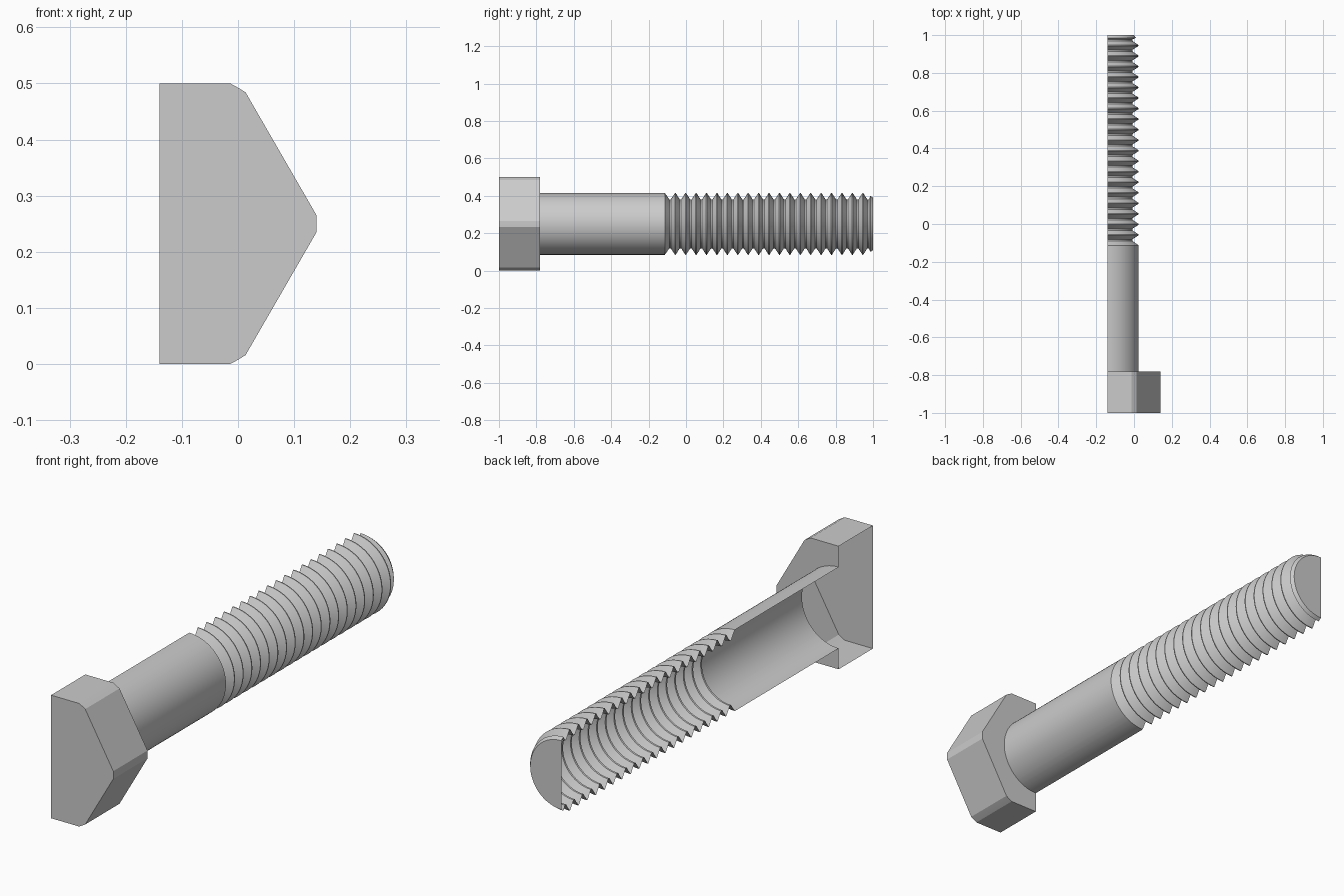
import bpy, bmesh, math

if "Cube" in bpy.data.objects:
    bpy.data.objects.remove(bpy.data.objects["Cube"])

AXIS_X, AXIS_Z = -0.14, 0.25      # bolt axis runs along y, in the section plane
FLAT, CORNER = 0.25, 0.28         # hexagon half width, rounded corner radius
SHANK_R, ROOT_R = 0.165, 0.131
HEAD_Y, THREAD_Y, PITCH, TURNS = -0.78, -0.113, 0.0557, 19

steel = bpy.data.materials.new("steel_grey")
steel.diffuse_color = (0.6, 0.6, 0.6, 1)
steel.use_nodes = True
steel.node_tree.nodes["Principled BSDF"].inputs["Base Color"].default_value = steel.diffuse_color

# half-turn of angles, with extra ones where the hexagon flats meet the corners
edge = math.degrees(math.radians(30) - math.acos(FLAT / CORNER))
angles = set(range(-90, 91, 5))
for c in (-60, 0, 60):
    angles |= {c - edge, c + edge}
ANGLES = [math.radians(a) for a in sorted(angles)]


def hexagon(a):
    """Radius of the rounded hexagon at angle a."""
    off = (a % math.radians(60)) - math.radians(30)
    return min(CORNER, FLAT / math.cos(off))


def half_shell(name, profile, cap_start=False, cap_end=False):
    """Open half shell from (y, radius) steps; radius may depend on the angle."""
    bm = bmesh.new()
    rings = []
    for y, r in profile:
        ring = []
        for a in ANGLES:
            rad = r(a) if callable(r) else r
            ring.append(bm.verts.new((AXIS_X + rad * math.cos(a), y,
                                      AXIS_Z + rad * math.sin(a))))
        rings.append(ring)
    for p, q in zip(rings, rings[1:]):
        for i in range(len(ANGLES) - 1):
            bm.faces.new((p[i], q[i], q[i + 1], p[i + 1]))
    if cap_start:
        bm.faces.new(rings[0])
    if cap_end:
        bm.faces.new(rings[-1][::-1])
    mesh = bpy.data.meshes.new(name)
    bm.to_mesh(mesh)
    bm.free()
    mesh.materials.append(steel)
    obj = bpy.data.objects.new(name, mesh)
    bpy.context.collection.objects.link(obj)
    bpy.ops.object.select_all(action='DESELECT')
    obj.select_set(True)
    bpy.context.view_layer.objects.active = obj
    bpy.ops.object.shade_smooth_by_angle(angle=math.radians(20))
    return obj


# hexagonal head with a closed front and a collar around the shank
half_shell("hex_head", [(-1, hexagon), (HEAD_Y, hexagon), (HEAD_Y, SHANK_R)],
           cap_start=True)

# plain shank
half_shell("shank", [(HEAD_Y, SHANK_R), (THREAD_Y, SHANK_R)])

# threaded length: V grooves with narrow crests and roots, then a chamfered tip
thread = [(THREAD_Y, SHANK_R)]
for k in range(TURNS + 1):
    y = THREAD_Y + k * PITCH
    if k:
        thread += [(y - 0.002, SHANK_R), (y + 0.002, SHANK_R)]
    thread += [(y + PITCH / 2 - 0.004, ROOT_R), (y + PITCH / 2 + 0.004, ROOT_R)]
thread += [(0.986, 0.15), (1.0, 0.14)]
half_shell("threaded_end", thread, cap_end=True)
